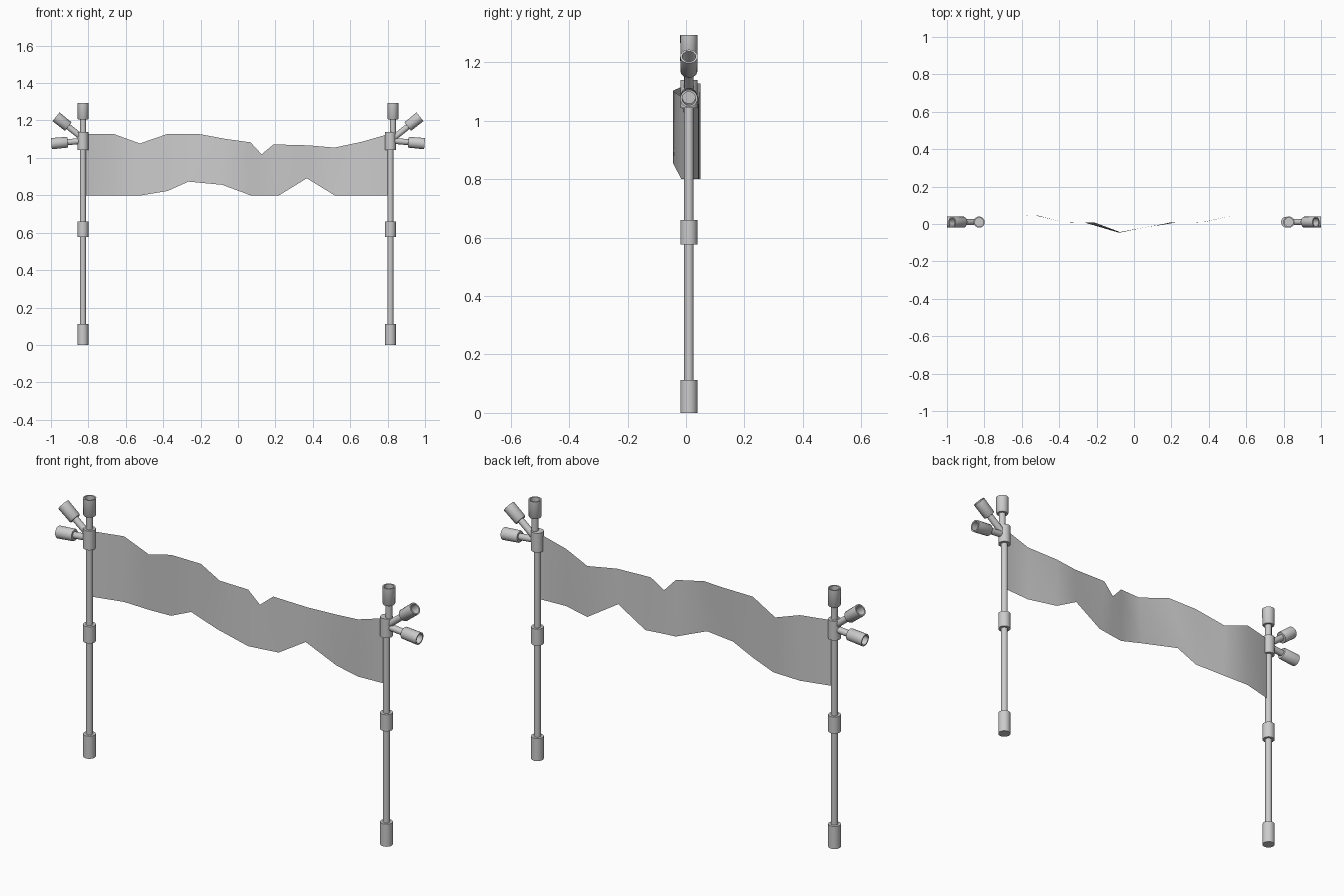
import bpy, math
from mathutils import Vector

if "Cube" in bpy.data.objects:
    bpy.data.objects.remove(bpy.data.objects["Cube"])

SIDES = 20
POST_Y = 0.01


def finish(name, verts, faces, angle=40):
    mesh = bpy.data.meshes.new(name)
    mesh.from_pydata(verts, [], faces)
    mesh.update()
    ob = bpy.data.objects.new(name, mesh)
    bpy.context.collection.objects.link(ob)
    bpy.ops.object.select_all(action='DESELECT')
    ob.select_set(True)
    bpy.context.view_layer.objects.active = ob
    bpy.ops.object.shade_smooth_by_angle(angle=math.radians(angle))
    return ob


def lathe(name, start, end, profile):
    """Revolve (distance, radius) pairs around the line start -> end, closing both ends."""
    start, axis = Vector(start), Vector(end) - Vector(start)
    rot = axis.to_track_quat('Z', 'Y')
    verts, faces = [], []
    for d, r in profile:
        for i in range(SIDES):
            a = 2 * math.pi * i / SIDES
            verts.append(start + rot @ Vector((r * math.cos(a), r * math.sin(a), d)))
    for k in range(len(profile) - 1):
        for i in range(SIDES):
            j = (i + 1) % SIDES
            faces.append((k * SIDES + i, k * SIDES + j, (k + 1) * SIDES + j, (k + 1) * SIDES + i))
    faces.append(tuple(reversed(range(SIDES))))
    last = (len(profile) - 1) * SIDES
    faces.append(tuple(range(last, last + SIDES)))
    return finish(name, verts, faces)


def sleeve(name, x, z0, z1, r):
    h = z1 - z0
    lathe(name, (x, POST_Y, z0), (x, POST_Y, z1), [(0, r), (h, r)])


def branch(name, start, end, cup_len):
    """Thin stem ending in an open hollow cup."""
    n = (Vector(end) - Vector(start)).length
    c = n - cup_len
    lathe(name, start, end, [(0, 0.016), (c, 0.016), (c, 0.026), (c + 0.004, 0.029),
                             (n, 0.030), (n, 0.023), (n - 0.055, 0.023)])


for side, post_x, s in (("left", -0.829, -1), ("right", 0.815, 1)):
    # Pole with foot and joint collars
    sleeve(side + "_pole", post_x, 0.05, 1.13, 0.016)
    sleeve(side + "_foot", post_x, 0.0, 0.113, 0.029)
    sleeve(side + "_middle_collar", post_x, 0.577, 0.66, 0.029)
    sleeve(side + "_top_collar", post_x, 1.043, 1.139, 0.029)
    # Three hollow-ended branches
    branch(side + "_upright_branch", (s * 0.828, POST_Y, 1.08), (s * 0.828, POST_Y, 1.293), 0.088)
    branch(side + "_raised_branch", (s * 0.822, POST_Y, 1.098), (s * 0.973, POST_Y, 1.220), 0.084)
    branch(side + "_level_branch", (s * 0.822, POST_Y, 1.092), (s * 0.998, POST_Y, 1.076), 0.088)

# Ragged cloth banner: columns of (top x, top z, bottom x, bottom z, y)
columns = [
    (-0.825, 1.128, -0.825, 0.80, 0.010), (-0.665, 1.128, -0.665, 0.80, 0.050),
    (-0.525, 1.077, -0.515, 0.80, 0.045), (-0.377, 1.128, -0.377, 0.823, 0.010),
    (-0.211, 1.128, -0.265, 0.873, 0.008), (-0.070, 1.102, -0.085, 0.856, -0.045),
    (0.067, 1.083, 0.067, 0.80, -0.016), (0.126, 1.019, 0.140, 0.80, -0.006),
    (0.190, 1.072, 0.220, 0.80, 0.007), (0.375, 1.067, 0.368, 0.891, 0.010),
    (0.516, 1.055, 0.516, 0.80, 0.043), (0.662, 1.086, 0.662, 0.80, 0.002),
    (0.815, 1.130, 0.815, 0.80, 0.010),
]
verts, faces = [], []
for tx, tz, bx, bz, y in columns:
    verts += [(bx, y, bz), (tx, y, tz)]
for i in range(len(columns) - 1):
    a = 2 * i
    faces.append((a, a + 2, a + 3, a + 1))
finish("cloth_banner", verts, faces, 60)
